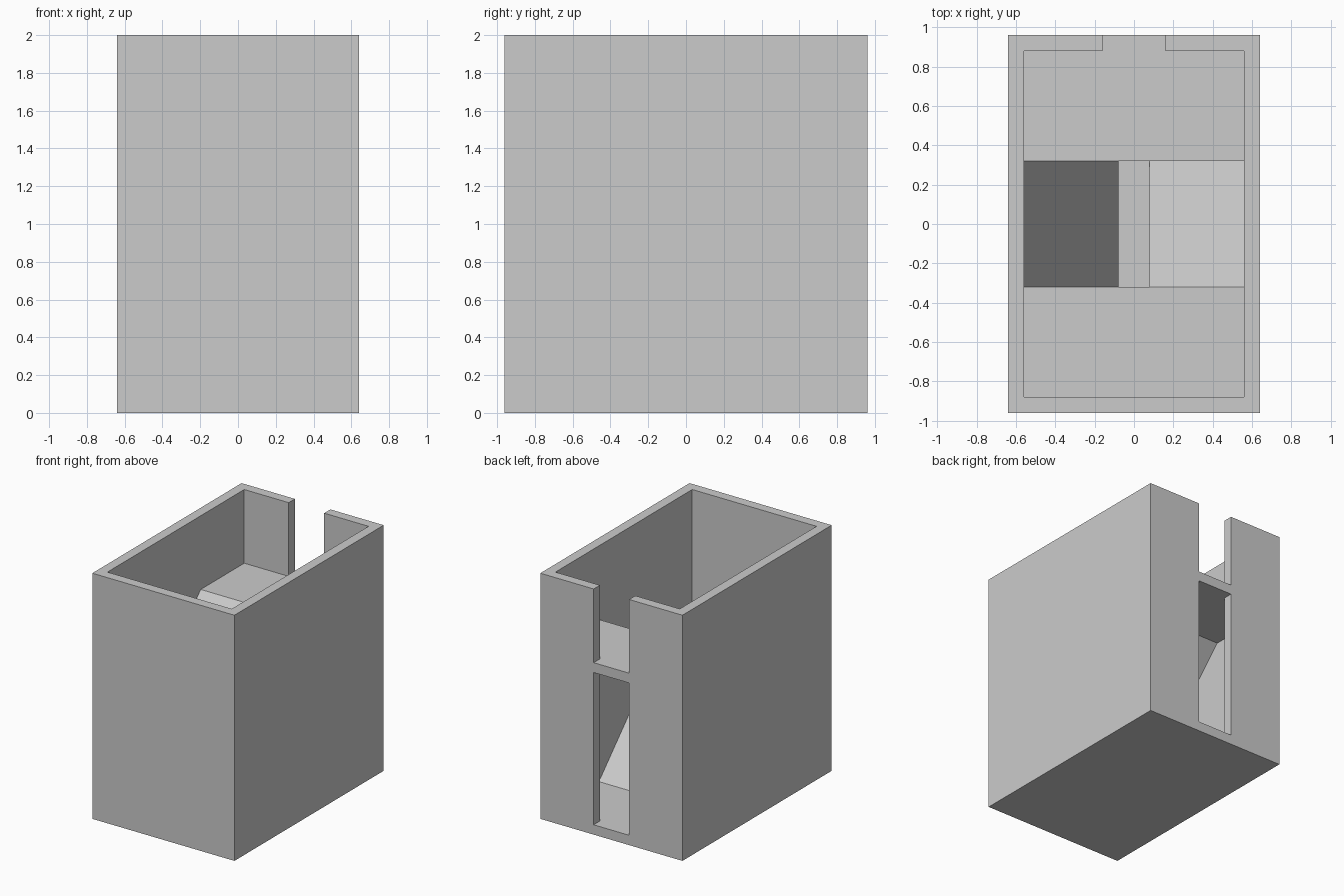
import bpy, bmesh

if "Cube" in bpy.data.objects:
    bpy.data.objects.remove(bpy.data.objects["Cube"])

W, D, H, T = 0.64, 0.96, 2.0, 0.08      # half width, half depth, height, thickness
IW, ID = W - T, D - T                   # inner half sizes
RUN = 0.32                              # half length of each flight
LOW, MID, TOP = 0.08, 0.74, 1.40        # floor levels


def prism(name, profile, x0, x1):
    """Extrude a (y, z) side profile from x0 to x1."""
    bm = bmesh.new()
    face = bm.faces.new([bm.verts.new((x0, y, z)) for y, z in profile])
    ext = bmesh.ops.extrude_face_region(bm, geom=[face])
    verts = [g for g in ext["geom"] if isinstance(g, bmesh.types.BMVert)]
    bmesh.ops.translate(bm, verts=verts, vec=(x1 - x0, 0, 0))
    bmesh.ops.recalc_face_normals(bm, faces=bm.faces)
    mesh = bpy.data.meshes.new(name)
    bm.to_mesh(mesh)
    bm.free()
    ob = bpy.data.objects.new(name, mesh)
    bpy.context.collection.objects.link(ob)
    return ob


def box(name, x0, x1, y0, y1, z0, z1):
    return prism(name, [(y0, z0), (y1, z0), (y1, z1), (y0, z1)], x0, x1)


def ramp(name, x0, x1, y0, z0, y1, z1):
    return prism(name, [(y0, z0 - T), (y1, z1 - T), (y1, z1), (y0, z0)], x0, x1)


def cut(target, cutter):
    cutter.hide_render = True
    mod = target.modifiers.new("cut", "BOOLEAN")
    mod.operation, mod.solver, mod.object = "DIFFERENCE", "EXACT", cutter
    bpy.context.view_layer.objects.active = target
    bpy.ops.object.modifier_apply(modifier=mod.name)
    bpy.data.objects.remove(cutter)


# Open-topped shell with two doorways in the back wall
shell = box("stairwell_shell", -W, W, -D, D, 0, H)
cut(shell, box("cavity_cutter", -IW, IW, -ID, ID, LOW, H + 0.2))
for z0, z1 in ((LOW, TOP - T), (TOP, H + 0.2)):
    cut(shell, box("door_cutter", -0.16, 0.16, ID - 0.1, D + 0.1, z0, z1))

# Landings
box("middle_landing", -IW, IW, -ID, -RUN, MID - T, MID)
box("upper_landing", -IW, IW, RUN, ID, TOP - T, TOP)

# Sloped flights either side of the open well
ramp("lower_ramp", 0.08, IW, RUN, LOW, -RUN, MID)
ramp("upper_ramp", -IW, -0.08, -RUN, MID, RUN, TOP)
